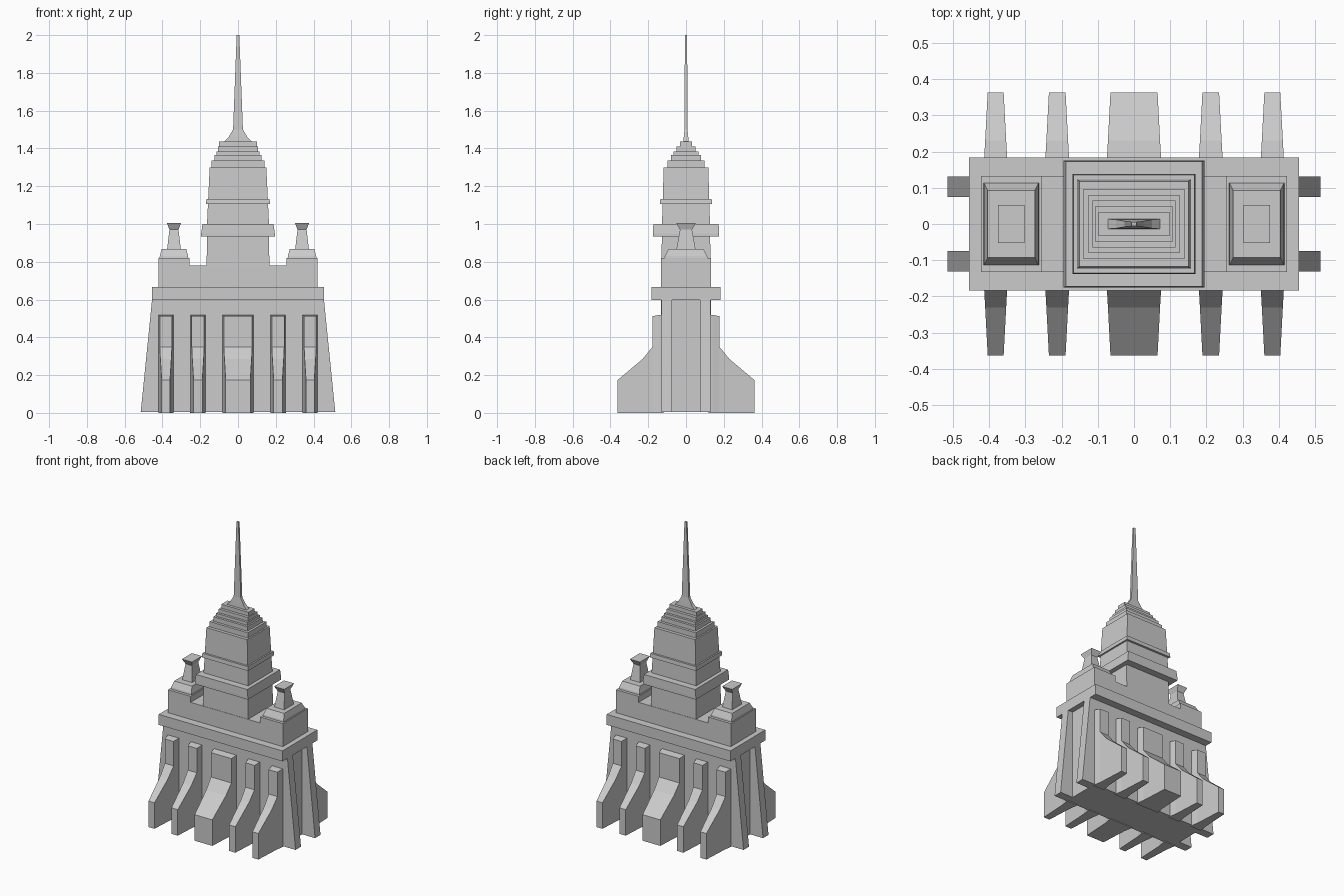
import bpy, bmesh

if "Cube" in bpy.data.objects:
    bpy.data.objects.remove(bpy.data.objects["Cube"])


def make(name, verts, faces):
    mesh = bpy.data.meshes.new(name)
    mesh.from_pydata(verts, [], faces)
    bm = bmesh.new()
    bm.from_mesh(mesh)
    bmesh.ops.recalc_face_normals(bm, faces=bm.faces)
    bm.to_mesh(mesh)
    bm.free()
    obj = bpy.data.objects.new(name, mesh)
    bpy.context.collection.objects.link(obj)
    return obj


def bridge(name, rings):
    """Closed solid through a list of equal-length vertex rings."""
    n = len(rings[0])
    verts = [v for ring in rings for v in ring]
    faces = [list(range(n)), list(range(len(verts) - n, len(verts)))]
    for r in range(len(rings) - 1):
        for i in range(n):
            j = (i + 1) % n
            faces.append((r * n + i, r * n + j, (r + 1) * n + j, (r + 1) * n + i))
    return make(name, verts, faces)


def stack(name, levels, cx=0):
    """Rectangular loft; each level is (z, half width x, half depth y)."""
    return bridge(name, [[(cx - a, -b, z), (cx + a, -b, z), (cx + a, b, z), (cx - a, b, z)]
                         for z, a, b in levels])


# Main block, cornice and upper storey
stack("main_block", [(0.005, 0.42, 0.132), (0.61, 0.42, 0.132)])
stack("cornice", [(0.597, 0.455, 0.183), (0.667, 0.455, 0.183)])
stack("upper_storey", [(0.66, 0.422, 0.132), (0.78, 0.422, 0.132)])

# Central tower with its ledges
stack("tower", [(0.77, 0.166, 0.13), (1.0, 0.164, 0.127), (1.3, 0.15, 0.118)])
stack("tower_gallery", [(0.935, 0.195, 0.175), (0.95, 0.195, 0.175), (1.0, 0.188, 0.173)])
stack("tower_band", [(1.105, 0.17, 0.138), (1.132, 0.167, 0.136)])

# Stepped roof
steps = [(1.335, 0.14, 0.097), (1.365, 0.125, 0.08), (1.385, 0.115, 0.065),
         (1.41, 0.107, 0.05), (1.436, 0.1, 0.032)]
roof = []
base = 1.29
for top, a, b in steps:
    roof += [(base, a, b), (top, a, b)]
    base = top
stack("stepped_roof", roof)

# Spire
stack("spire", [(1.43, 0.078, 0.014), (1.46, 0.05, 0.012), (1.5, 0.026, 0.008),
                (2.0, 0.007, 0.006)])

# Corner blocks with flared chimneys, and leaning ribs on the end walls
for s, side in ((-1, "left"), (1, "right")):
    cx = s * 0.339
    stack("corner_block_" + side, [(0.77, 0.083, 0.132), (0.82, 0.083, 0.132)], cx)
    stack("corner_cap_" + side, [(0.81, 0.077, 0.115), (0.83, 0.075, 0.112),
                                 (0.868, 0.065, 0.093)], cx)
    stack("chimney_" + side, [(0.86, 0.037, 0.052), (0.97, 0.024, 0.032),
                              (1.005, 0.037, 0.052)], cx)
    for t, end in ((-1, "front"), (1, "back")):
        profile = [(0.40, 0.005), (0.515, 0.005), (0.455, 0.6), (0.40, 0.6)]
        bridge("end_rib_%s_%s" % (side, end),
               [[(s * x, t * y, z) for x, z in profile] for y in (0.074, 0.131)])

# Buttresses: profile of (distance y, top z, loss of half width), tapering outward
profile = [(0.12, 0.52, 0), (0.14, 0.519, 0.001), (0.177, 0.512, 0.008),
           (0.177, 0.35, 0.008), (0.23, 0.285, 0.011), (0.363, 0.173, 0.018)]
for t, face in ((-1, "front"), (1, "back")):
    for i, (cx, w) in enumerate([(-0.382, 0.040), (-0.212, 0.041), (0, 0.083),
                                 (0.212, 0.041), (0.382, 0.040)]):
        rings = [[(cx - w + d, t * y, 0), (cx + w - d, t * y, 0),
                  (cx + w - d, t * y, z), (cx - w + d, t * y, z)] for y, z, d in profile]
        bridge("%s_buttress_%d" % (face, i + 1), rings)
